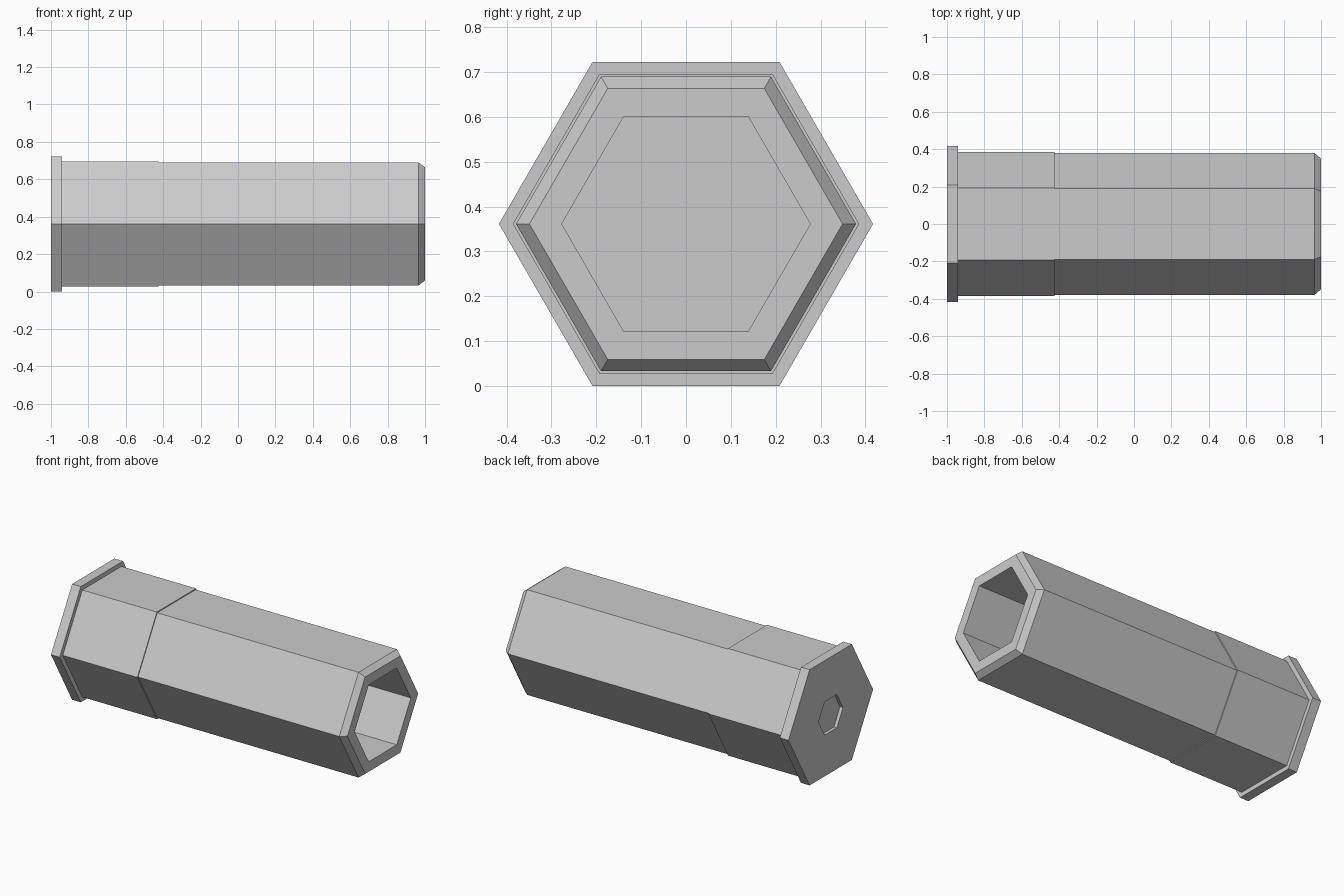
import bpy, bmesh
from math import cos, sin, pi, sqrt

if "Cube" in bpy.data.objects:
    bpy.data.objects.remove(bpy.data.objects["Cube"])

SIDES = 6
R_RIM = 0.417
CZ = R_RIM * sqrt(3) / 2      # axis height so the rim flat rests on z = 0


def hex_part(name, profile, cap_start=False, cap_end=False):
    """Sweep an (x, radius) profile around the x axis with six flat sides."""
    bm = bmesh.new()
    rings = [[bm.verts.new((x, r * cos(2 * pi * i / SIDES), CZ + r * sin(2 * pi * i / SIDES)))
              for i in range(SIDES)] for x, r in profile]
    for a, b in zip(rings, rings[1:]):
        for i in range(SIDES):
            j = (i + 1) % SIDES
            bm.faces.new((a[j], a[i], b[i], b[j]))
    if cap_start:
        bm.faces.new(list(reversed(rings[0])))
    if cap_end:
        bm.faces.new(rings[-1])
    bm.normal_update()
    me = bpy.data.meshes.new(name)
    bm.to_mesh(me)
    bm.free()
    ob = bpy.data.objects.new(name, me)
    bpy.context.collection.objects.link(ob)
    return ob


# Base: shallow recess in the rear face, wide rim, collar and small step
hex_part("base_collar", [
    (-0.98, 0.12), (-1.0, 0.12), (-1.0, R_RIM), (-0.94, R_RIM),
    (-0.94, 0.386), (-0.425, 0.386), (-0.425, 0.379),
], cap_start=True)

# Tube: long body, chamfered mouth, flat lip and hollow bore with a floor
hex_part("tube", [
    (-0.425, 0.379), (0.965, 0.379), (1.0, 0.349),
    (1.0, 0.277), (-0.425, 0.277),
], cap_end=True)
